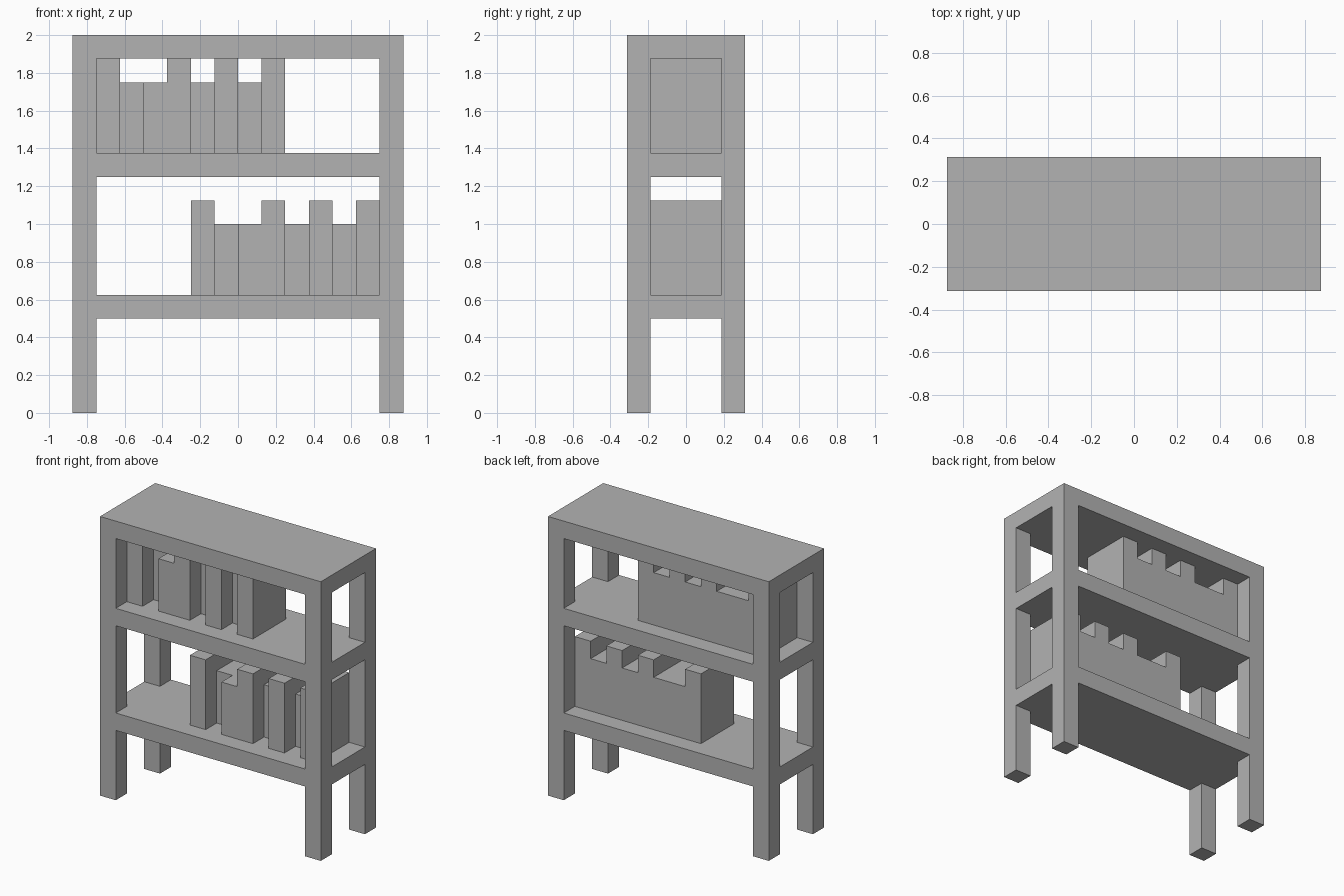
import bpy

U = 0.125  # one module: post width, board thickness, book width

default_cube = bpy.data.objects.get("Cube")
if default_cube:
    bpy.data.objects.remove(default_cube, do_unlink=True)

grey = bpy.data.materials.new("neutral_grey")
grey.use_nodes = True
colour = (0.45, 0.45, 0.45, 1)
grey.diffuse_color = colour
grey.node_tree.nodes["Principled BSDF"].inputs["Base Color"].default_value = colour


def box(name, low, high):
    """Add a box between two corners, given in modules."""
    bpy.ops.mesh.primitive_cube_add(size=1)
    obj = bpy.context.object
    obj.name = name
    for v in obj.data.vertices:
        v.co = [(l + h) / 2 * U + c * (h - l) * U
                for l, h, c in zip(low, high, v.co)]
    obj.data.materials.append(grey)
    return obj


# Boards: two shelves and the top, full footprint
for name, z in (("lower_shelf", 4), ("upper_shelf", 10), ("top_board", 15)):
    box(name, (-7, -2.5, z), (7, 2.5, z + 1))

# Corner posts, split into the spans between boards
for side, x in (("right", -7), ("left", 6)):
    for end, y in (("front", -2.5), ("back", 1.5)):
        for part, bottom, top in (("leg", 0, 4), ("lower_post", 5, 10),
                                  ("upper_post", 11, 15)):
            box(f"{end}_{side}_{part}", (x, y, bottom), (x + 1, y + 1, top))

# Books: T tall, S short and set back, F short but flush with the front
for row, start, z in (("upper", -6, 11), ("lower", -2, 5)):
    for i, kind in enumerate("TSFTSTST"):
        front = -0.5 if kind == "S" else -1.5
        height = 4 if kind == "T" else 3
        box(f"{row}_book_{i + 1}", (start + i, front, z),
            (start + i + 1, 1.5, z + height))
